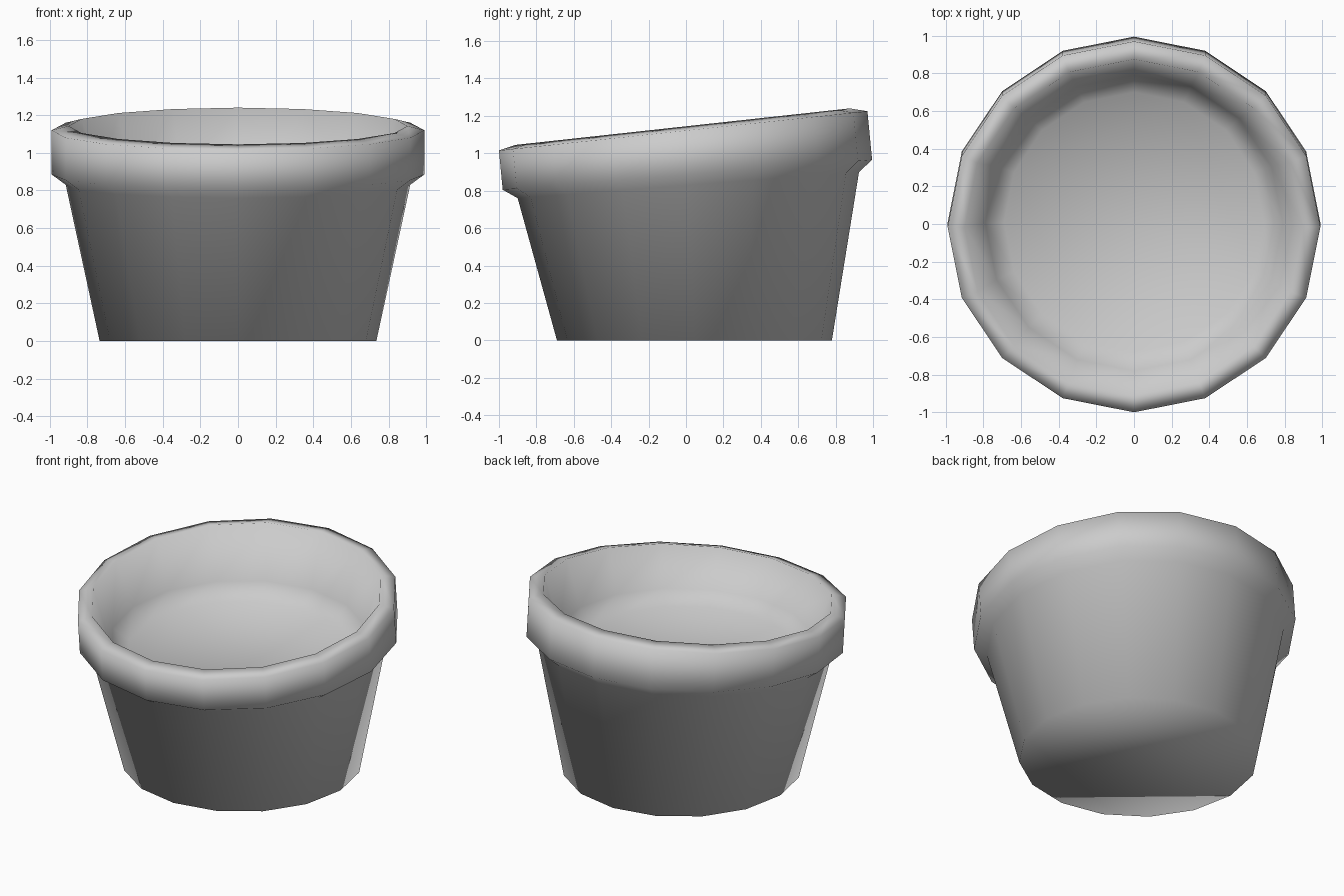
import bpy, bmesh, math

if "Cube" in bpy.data.objects:
    bpy.data.objects.remove(bpy.data.objects["Cube"])

SIDES = 16
# Rings from base, up the outside, over the rim and down to the inner floor:
# (half width in x, front y, front z, back y, back z)
RINGS = [
    (0.735, -0.69, 0.00, 0.78, 0.00),    # base
    (0.915, -0.90, 0.76, 0.925, 0.90),   # wall top, under the rim
    (0.99, -0.98, 0.805, 0.995, 0.965),  # rim lower edge
    (0.99, -1.00, 1.015, 0.97, 1.225),   # rim upper edge
    (0.90, -0.91, 1.045, 0.875, 1.24),   # rim lip
    (0.79, -0.78, 0.82, 0.79, 0.88),     # inner wall
    (0.69, -0.68, 0.75, 0.70, 0.78),     # inner floor edge
]


def add_ring(bm, rx, yf, zf, yb, zb):
    """Tilted ring of vertices spanning from front point to back point."""
    verts = []
    for i in range(SIDES):
        a = 2 * math.pi * i / SIDES
        t = (math.sin(a) + 1) / 2
        verts.append(bm.verts.new((rx * math.cos(a), yf + (yb - yf) * t, zf + (zb - zf) * t)))
    return verts


bm = bmesh.new()
rings = [add_ring(bm, *r) for r in RINGS]

# Walls and rim
for lo, hi in zip(rings, rings[1:]):
    for i in range(SIDES):
        j = (i + 1) % SIDES
        bm.faces.new((lo[i], lo[j], hi[j], hi[i]))

# Underside and inner floor
bm.faces.new(rings[0][::-1])
bm.faces.new(rings[-1])

for f in bm.faces:
    f.smooth = True
bmesh.ops.recalc_face_normals(bm, faces=bm.faces)

mesh = bpy.data.meshes.new("flower_pot")
bm.to_mesh(mesh)
bm.free()
pot = bpy.data.objects.new("flower_pot", mesh)
bpy.context.collection.objects.link(pot)
